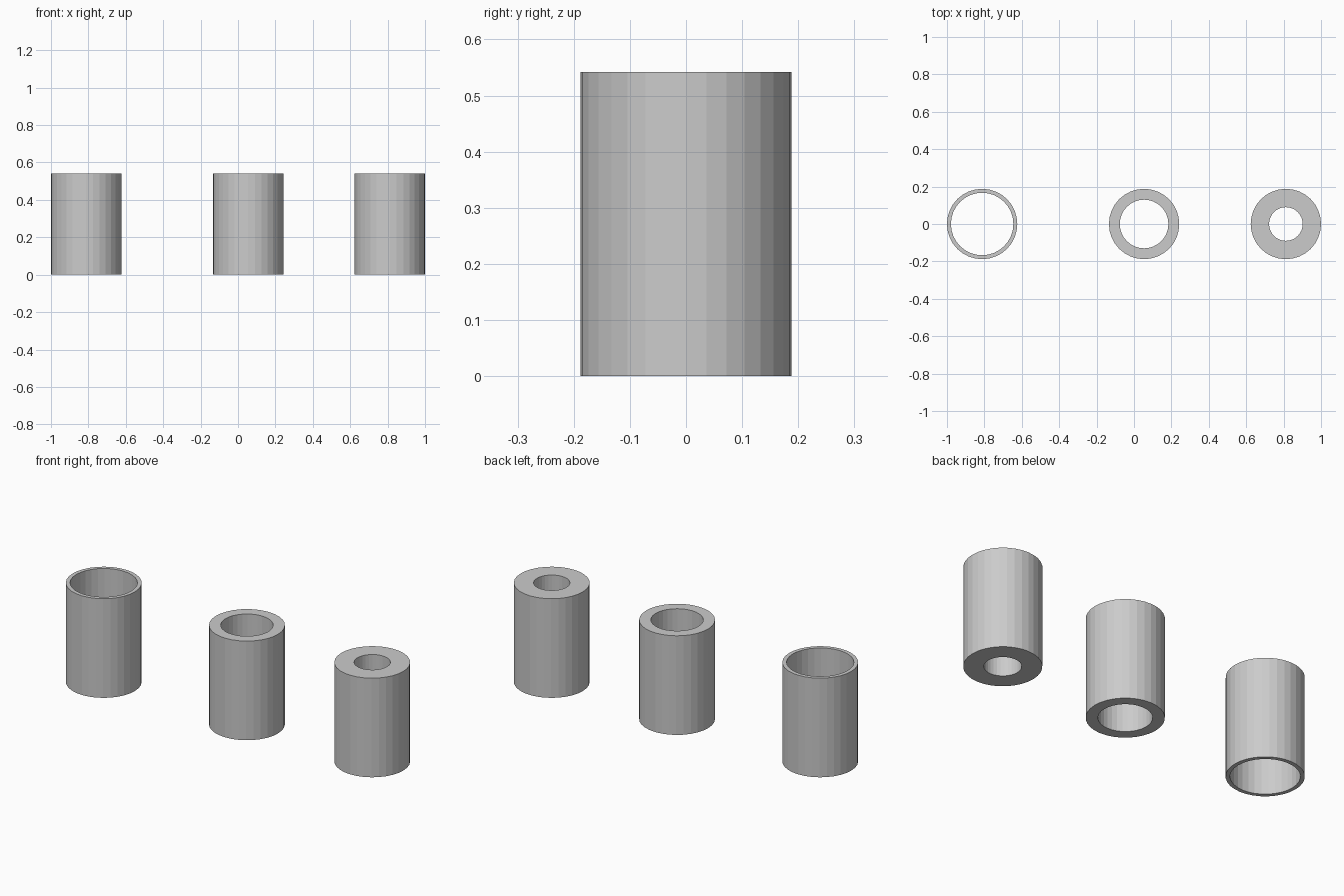
import bpy, bmesh
from math import cos, sin, tau

if "Cube" in bpy.data.objects:
    bpy.data.objects.remove(bpy.data.objects["Cube"])

SIDES = 32
HEIGHT = 0.542
OUTER = 0.188


def make_tube(name, x, inner):
    """Open-ended tube: four rings of vertices joined in a closed loop."""
    bm = bmesh.new()
    profile = [(OUTER, 0), (OUTER, HEIGHT), (inner, HEIGHT), (inner, 0)]
    rings = [[bm.verts.new((r * cos(tau * i / SIDES), r * sin(tau * i / SIDES), z))
              for i in range(SIDES)] for r, z in profile]
    for k in range(4):
        a, b = rings[k], rings[(k + 1) % 4]
        for i in range(SIDES):
            j = (i + 1) % SIDES
            bm.faces.new((a[i], a[j], b[j], b[i]))
    bmesh.ops.recalc_face_normals(bm, faces=bm.faces)
    mesh = bpy.data.meshes.new(name)
    bm.to_mesh(mesh)
    bm.free()
    obj = bpy.data.objects.new(name, mesh)
    obj.location.x = x
    bpy.context.collection.objects.link(obj)


# Three tubes with the same outside and increasing wall thickness
make_tube("thin_wall_tube", -0.812, 0.167)
make_tube("medium_wall_tube", 0.054, 0.13)
make_tube("thick_wall_tube", 0.812, 0.09)
